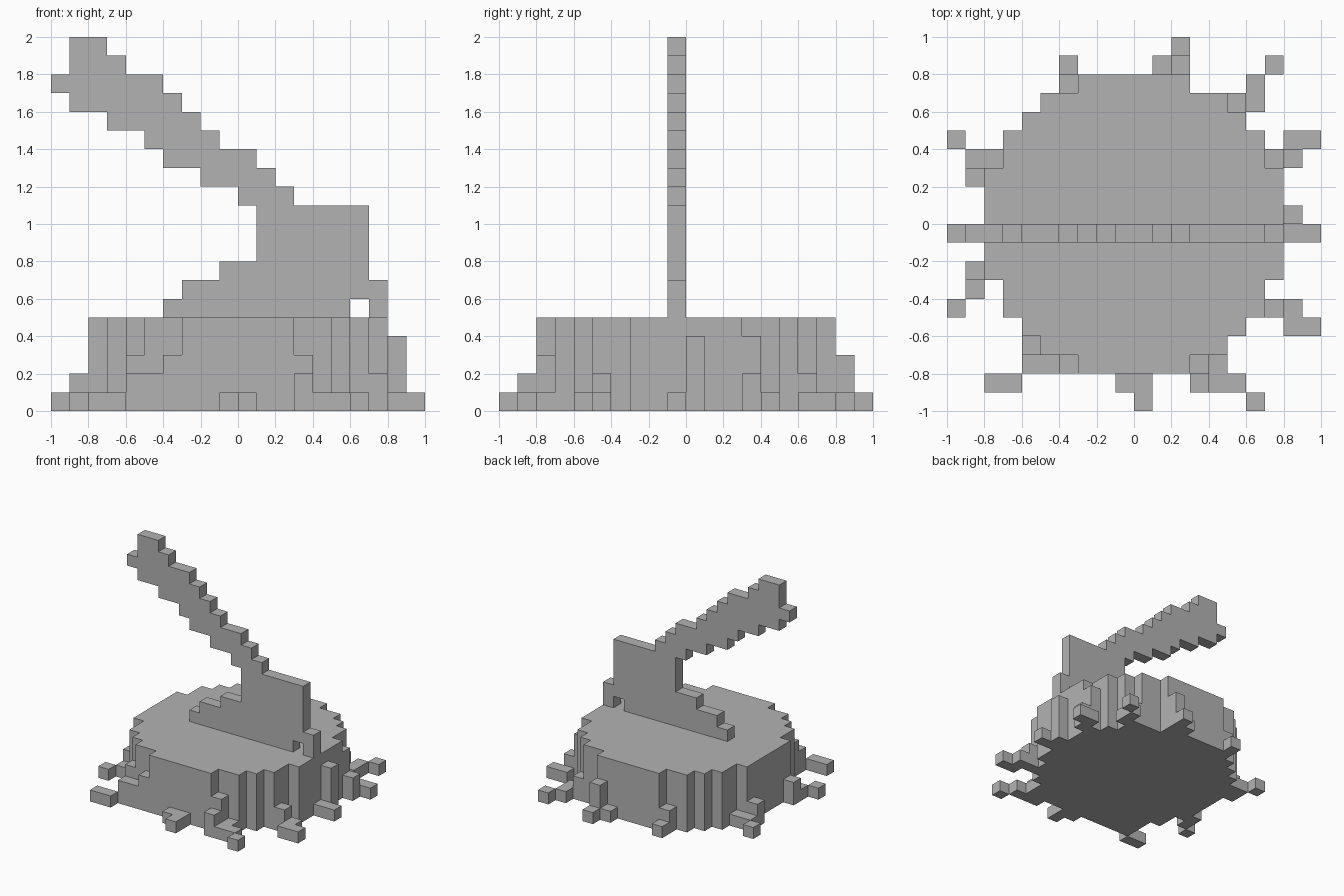
import bpy, bmesh, math
from mathutils import Vector

cube = bpy.data.objects.get("Cube")
if cube:
    bpy.data.objects.remove(cube, do_unlink=True)

UNIT = 0.1           # size of one block
STUMP_RADIUS = 8     # in blocks
STUMP_HEIGHT = 5
LEFT, BACK = Vector((1, 0)), Vector((0, 1))
RIGHT, FRONT = -LEFT, -BACK

grey = bpy.data.materials.new("plain grey")
grey.use_nodes = True
colour = (0.45, 0.45, 0.45, 1)
grey.diffuse_color = colour
grey.node_tree.nodes["Principled BSDF"].inputs["Base Color"].default_value = colour


def build(name, cells):
    """Make one object from the outer faces of a set of block cells."""
    bm = bmesh.new()
    for cell in cells:
        centre = Vector(cell) + Vector((0.5, 0.5, 0.5))
        for axis in range(3):
            for sign in (-1, 1):
                normal, side = Vector((0, 0, 0)), Vector((0, 0, 0))
                normal[axis] = sign
                side[(axis + 1) % 3] = 1
                if tuple(int(a + b) for a, b in zip(cell, normal)) in cells:
                    continue
                up = normal.cross(side)
                corners = (side + up, up - side, -side - up, side - up)
                bm.faces.new([bm.verts.new((centre + (normal + c) / 2) * UNIT) for c in corners])
    bmesh.ops.remove_doubles(bm, verts=bm.verts, dist=UNIT / 100)
    bmesh.ops.dissolve_limit(bm, angle_limit=math.radians(1), verts=bm.verts, edges=bm.edges)
    mesh = bpy.data.meshes.new(name)
    bm.to_mesh(mesh)
    bm.free()
    mesh.materials.append(grey)
    bpy.context.collection.objects.link(bpy.data.objects.new(name, mesh))


def root(name, start, height, steps=(), fall=1):
    """Walk outwards from a start cell, losing height down to one block."""
    place, cells = Vector(start), set()
    for step in [Vector((0, 0)), *steps]:
        place += step
        cells |= {(int(place.x), int(place.y), z) for z in range(height)}
        height = max(1, height - fall)
    build(name, cells)


# Stump: a disc of blocks
around = range(-STUMP_RADIUS, STUMP_RADIUS)
build("stump", {(x, y, z) for x in around for y in around for z in range(STUMP_HEIGHT)
                if math.hypot(x + 0.5, y + 0.5) < STUMP_RADIUS})

# Roots on the front
root("front_root", (-1, -9), 1, [LEFT, FRONT])
root("front_right_root", (-6, -7), 3, [FRONT, FRONT + RIGHT, RIGHT])
root("front_right_root_knee", (-4, -8), 3, [RIGHT])
root("front_left_root", (3, -8), 3, [FRONT, LEFT, LEFT, FRONT + LEFT])
root("front_left_root_knee", (4, -8), 1)

# Roots on the left
root("left_front_root", (7, -5), 2, [LEFT, FRONT, LEFT])
root("left_root", (8, 0), 4, [FRONT, LEFT], fall=3)
root("left_back_root", (7, 3), 4, [LEFT, BACK, LEFT], fall=2)

# Roots on the back
root("back_left_root", (5, 6), 2, [LEFT, BACK, BACK + LEFT])
root("back_root", (2, 8), 3, [RIGHT, BACK + LEFT], fall=2)
root("back_right_root", (-4, 7), 2, [BACK])

# Roots on the right
root("right_back_root", (-9, 2), 2, [BACK, BACK + RIGHT])
root("right_back_root_knee", (-8, 3), 1)
root("right_front_root", (-9, -3), 2, [FRONT, FRONT + RIGHT])


def plate(spans, bottom):
    """Cells one block thick, from the x span of each row going up."""
    return {(x, -1, z) for z, (low, high) in enumerate(spans, start=bottom)
            for x in range(low, high)}


# Axe: flared head with a notched heel, and a stepped handle
blade = plate([(-4, 6), (-3, 8), (-1, 7)], STUMP_HEIGHT)
heel = plate([(7, 8)], STUMP_HEIGHT)
neck = plate([(1, 7)] * 3, STUMP_HEIGHT + 3)
build("axe_head", blade | heel | neck)
build("axe_handle", plate([(0, 3), (-2, 2), (-4, 1), (-5, -1), (-7, -2), (-9, -3),
                           (-10, -4), (-9, -6), (-9, -7)], STUMP_HEIGHT + 6))
